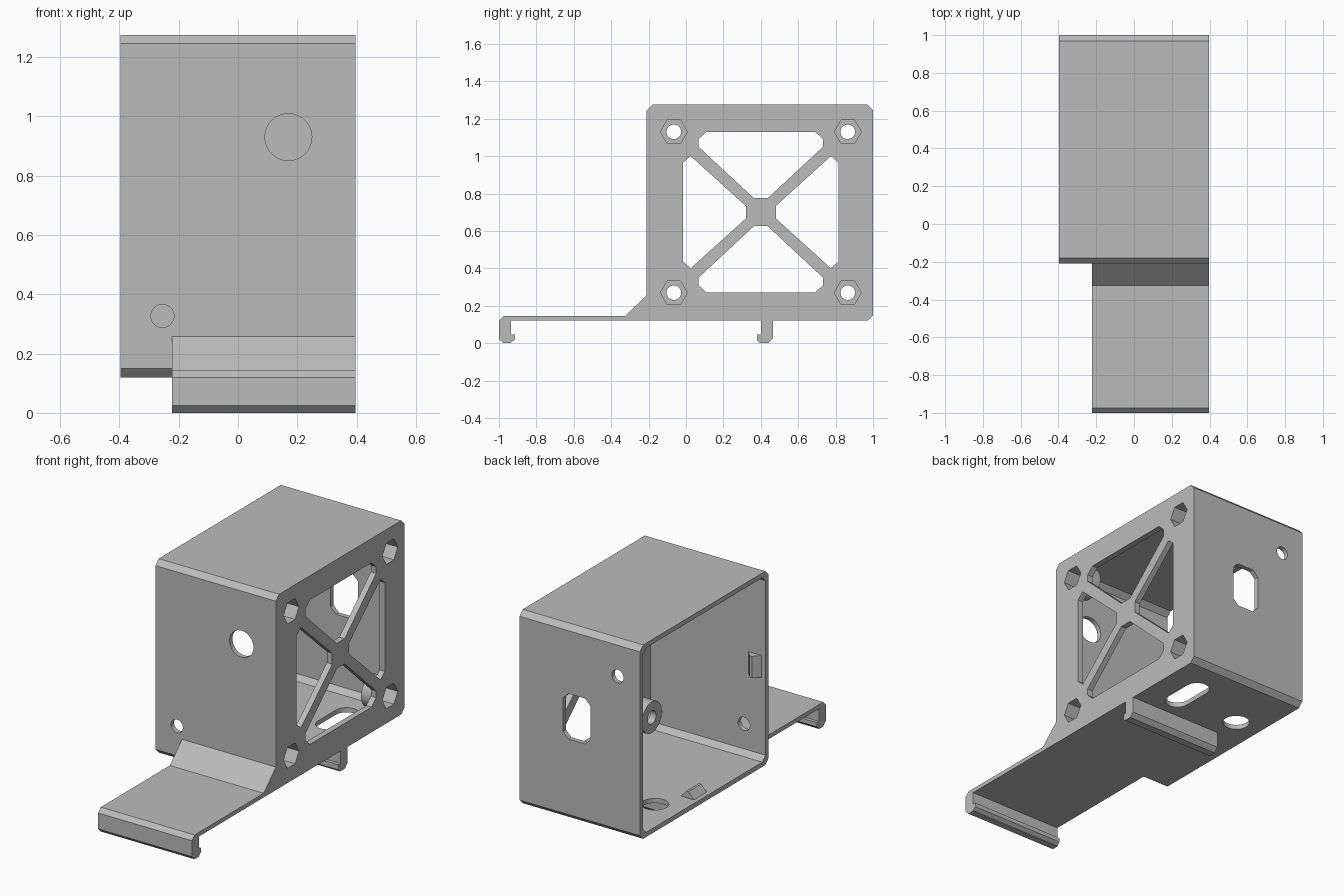
import bpy, bmesh, math

if "Cube" in bpy.data.objects:
    bpy.data.objects.remove(bpy.data.objects["Cube"])

grey = bpy.data.materials.new("light_grey")
grey.diffuse_color = (0.5, 0.5, 0.5, 1)
grey.use_nodes = True
grey.node_tree.nodes["Principled BSDF"].inputs["Base Color"].default_value = grey.diffuse_color


def prism(name, pts, axis, lo, hi):
    """Extrude a closed 2D profile along an axis: x -> (y,z), y -> (x,z), z -> (x,y)."""
    place = {"x": lambda a, b, t: (t, a, b),
             "y": lambda a, b, t: (a, t, b),
             "z": lambda a, b, t: (a, b, t)}[axis]
    bm = bmesh.new()
    low = [bm.verts.new(place(a, b, lo)) for a, b in pts]
    high = [bm.verts.new(place(a, b, hi)) for a, b in pts]
    bm.faces.new(low)
    bm.faces.new(high)
    for i in range(len(pts)):
        j = (i + 1) % len(pts)
        bm.faces.new((low[i], low[j], high[j], high[i]))
    bmesh.ops.recalc_face_normals(bm, faces=bm.faces)
    me = bpy.data.meshes.new(name)
    bm.to_mesh(me)
    bm.free()
    ob = bpy.data.objects.new(name, me)
    bpy.context.collection.objects.link(ob)
    me.materials.append(grey)
    return ob


def circle(cx, cy, r, n=40):
    return [(cx + r * math.cos(2 * math.pi * i / n),
             cy + r * math.sin(2 * math.pi * i / n)) for i in range(n)]


def slot(cx, cy, r, half):
    """Rounded slot running along the second coordinate."""
    return [(cx + r * math.cos(math.pi * i / 16),
             cy + (half if i <= 16 else -half) + r * math.sin(math.pi * i / 16))
            for k in (0, 16) for i in range(k, k + 17)
            if not (k == 16 and i == 16)] if half == 0 else \
        [(cx + r * math.cos(math.pi * i / 16), cy + half + r * math.sin(math.pi * i / 16))
         for i in range(17)] + \
        [(cx + r * math.cos(math.pi * i / 16), cy - half + r * math.sin(math.pi * i / 16))
         for i in range(16, 33)]


def bevelled(x0, x1, y0, y1, c):
    return [(x0 + c, y0), (x1 - c, y0), (x1, y0 + c), (x1, y1 - c),
            (x1 - c, y1), (x0 + c, y1), (x0, y1 - c), (x0, y0 + c)]


def combine(target, other, operation):
    mod = target.modifiers.new("combine", "BOOLEAN")
    mod.operation = operation
    mod.solver = "EXACT"
    mod.object = other
    bpy.context.view_layer.objects.active = target
    bpy.ops.object.modifier_apply(modifier=mod.name)
    bpy.data.objects.remove(other)


L, R = -0.397, 0.397       # box sides
F, B = -0.21, 1.0          # box front and back
Z0, Z1 = 0.12, 1.275       # box bottom and top
W = 0.028                  # wall thickness
PLATE = R - 0.035          # inner face of the side plate
CY, CZ = 0.4, 0.7          # centre of the lattice
BOLTS = [(y, z) for y in (-0.065, 0.865) for z in (0.27, 1.13)]

# Open box
body = prism("bracket_body", bevelled(F, B, Z0, Z1, 0.03), "x", L, R)
combine(body, prism("cavity", bevelled(F + W, B - W, Z0 + W, Z1 - W, 0.03),
                    "x", L - 0.1, PLATE), "DIFFERENCE")

# Tongue with ramp and front hook
tongue = [(-0.975, 0.145), (-0.325, 0.145), (F, 0.257), (-0.188, 0.257),
          (-0.188, 0.15), (-0.165, 0.12), (-0.935, 0.12), (-0.935, 0.045),
          (-0.915, 0.045), (-0.915, 0.02), (-0.935, 0.003), (-0.935, 0.0),
          (-0.975, 0.0), (-1.0, 0.025), (-1.0, 0.12)]
combine(body, prism("tongue", tongue, "x", -0.222, R), "UNION")

# Rear hook under the box
hook = [(0.4, 0.135), (0.4, 0.045), (0.38, 0.045), (0.38, 0.015), (0.395, 0.0),
        (0.44, 0.0), (0.465, 0.025), (0.465, 0.135)]
combine(body, prism("rear_hook", hook, "x", -0.222, R), "UNION")

# Bolt bosses with nut pockets and through holes
for y, z in BOLTS:
    combine(body, prism("boss", circle(y, z, 0.093), "x", 0.27, PLATE + 0.01), "UNION")
for y, z in BOLTS:
    combine(body, prism("nut_pocket", circle(y, z, 0.072, 6), "x", 0.31, R + 0.1),
            "DIFFERENCE")
    combine(body, prism("bolt_hole", circle(y, z, 0.039), "x", 0.2, R + 0.1),
            "DIFFERENCE")

# Lattice windows in the side plate, mirrored about the centre
upper = [(-0.333, 0.35), (-0.333, 0.39), (-0.29, 0.43), (0.29, 0.43),
         (0.333, 0.39), (0.333, 0.35), (0.037, 0.075), (-0.037, 0.075)]
side = [(-0.415, 0.265), (-0.375, 0.3), (-0.08, 0.033),
        (-0.08, -0.033), (-0.375, -0.3), (-0.415, -0.265)]
for s in (1, -1):
    for shape, sy, sz in ((upper, 1, s), (side, s, 1)):
        pts = [(CY + sy * a, CZ + sz * b) for a, b in shape]
        combine(body, prism("window", pts, "x", PLATE - 0.02, R + 0.1), "DIFFERENCE")

# Openings in the front, back and bottom walls
for pts, axis, lo, hi in (
        (circle(0.17, 0.93, 0.079), "y", F - 0.1, F + 0.06),
        (circle(-0.255, 0.327, 0.039), "y", F - 0.1, F + 0.06),
        (circle(-0.25, 1.06, 0.039), "y", B - 0.06, B + 0.1),
        (bevelled(-0.07, 0.11, 0.6, 0.87, 0.035), "y", B - 0.06, B + 0.1),
        (circle(-0.23, 0.62, 0.075), "z", 0.05, 0.2),
        (slot(0.18, 0.68, 0.07, 0.085), "z", 0.05, 0.2)):
    combine(body, prism("opening", pts, axis, lo, hi), "DIFFERENCE")

# Snap wedges inside the open rim: bottom, top, front and back walls
ridge = [(-0.37, 0.0), (-0.335, 0.04), (-0.32, 0.04), (-0.285, 0.0),
         (-0.285, -0.01), (-0.37, -0.01)]
for s, wall in ((1, Z0 + W), (-1, Z1 - W)):
    combine(body, prism("snap", [(x, wall + s * h) for x, h in ridge], "y",
                        0.335, 0.455), "UNION")
for s, wall in ((1, F + W), (-1, B - W)):
    combine(body, prism("snap", [(x, wall + s * h) for x, h in ridge], "z",
                        0.635, 0.765), "UNION")

# Smooth the round holes, keep edges sharp
bpy.ops.object.select_all(action="DESELECT")
body.select_set(True)
bpy.context.view_layer.objects.active = body
bpy.ops.object.shade_smooth_by_angle(angle=math.radians(25))
